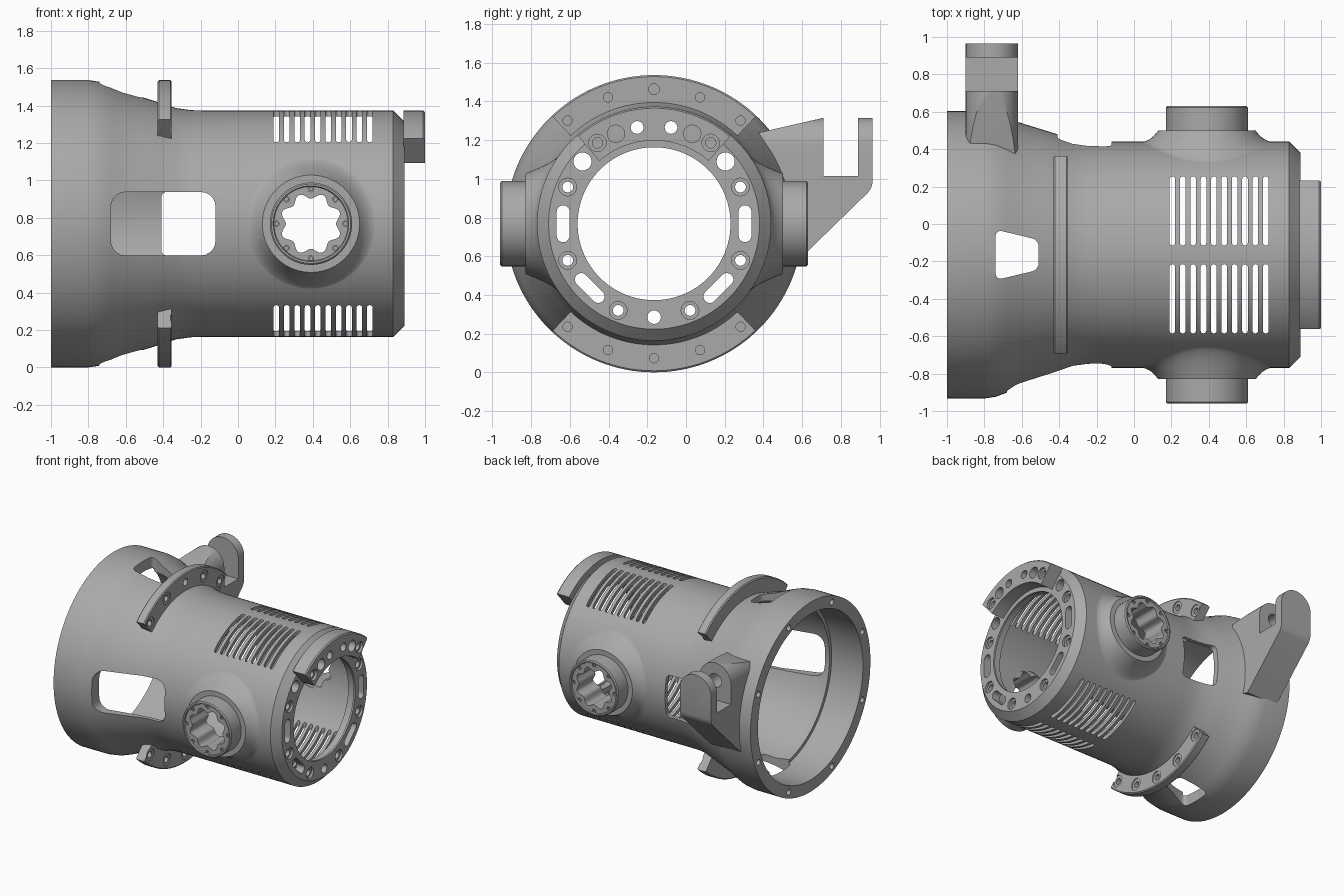
import bpy, bmesh
from math import sin, cos, pi, radians, sqrt
from mathutils import Matrix, Vector

if "Cube" in bpy.data.objects:
    bpy.data.objects.remove(bpy.data.objects["Cube"])

CENTRE = (0, -0.165, 0.768)      # housing axis runs along x through this point
R = 0.605                        # barrel radius
OUTER = [(-1, .768), (-.8, .768), (-.74, .759), (-.68, .737), (-.62, .71), (-.5, .673),
         (-.41, .645), (-.33, .618), (-.25, .607), (-.18, R), (.83, R), (.89, .545)]
INNER = [(.89, .395), (.875, .395), (.87, .405), (.82, .405), (.82, .575), (-.25, .575),
         (-.41, .6), (-.62, .645), (-.72, .645), (-.72, .672), (-1, .672)]

steel = bpy.data.materials.new("plain grey")
steel.use_nodes = True
GREY = (0.4, 0.4, 0.4, 1)
steel.diffuse_color = GREY
steel.node_tree.nodes["Principled BSDF"].inputs["Base Color"].default_value = GREY


def polar(r, a, x):
    """Point at radius r, angle a from the top toward the back."""
    return (x, r * sin(a), r * cos(a))


def loft(bm, rings, wrap=False):
    rows = [[bm.verts.new(p) for p in ring] for ring in rings]
    n = len(rows[0])
    pairs = list(zip(rows, rows[1:] + rows[:1]))
    for a, b in pairs if wrap else pairs[:-1]:
        for i in range(n):
            j = (i + 1) % n
            bm.faces.new((a[i], a[j], b[j], b[i]))
    if not wrap:
        bm.faces.new(rows[0])
        bm.faces.new(rows[-1])


def sweep(bm, profile, half, n=32):
    angles = [half * (2 * i / n - 1) for i in range(n + 1)]
    loft(bm, [[polar(r, a, x) for x, r in profile] for a in angles])


def hole(bm, steps, mat, n=20):
    """Stepped pin along local z, steps are (height, radius)."""
    loft(bm, [[mat @ Vector((r * cos(2 * pi * i / n), r * sin(2 * pi * i / n), h))
               for i in range(n)] for h, r in steps])


def x_hole(bm, r, deg, steps):
    hole(bm, steps, Matrix.Translation(polar(r, radians(deg), 0)) @ Matrix.Rotation(pi / 2, 4, 'Y'))


def y_hole(bm, x, z, steps, side=1, n=20):
    hole(bm, steps, Matrix.Translation((x, 0, z)) @ Matrix.Rotation(-side * pi / 2, 4, 'X'), n)


def prism(bm, pts, h0, h1, axis, bevel=0, seg=5, turn=0):
    place = {'x': lambda u, v, h: (h, u, v), 'y': lambda u, v, h: (u, h, v),
             'z': lambda u, v, h: (u, v, h)}[axis]
    rot = Matrix.Rotation(-turn, 3, 'X')
    lo, hi = [[bm.verts.new(rot @ Vector(place(u, v, h))) for u, v in pts] for h in (h0, h1)]
    n = len(pts)
    bm.faces.new(lo)
    bm.faces.new(hi)
    for i in range(n):
        j = (i + 1) % n
        bm.faces.new((lo[i], lo[j], hi[j], hi[i]))
    if bevel:
        edges = [bm.edges.get((a, b)) for a, b in zip(lo, hi)]
        bmesh.ops.bevel(bm, geom=edges, offset=bevel, offset_type='OFFSET', segments=seg,
                        profile=0.5, affect='EDGES', clamp_overlap=True)


def rect(u0, u1, v0, v1):
    return [(u0, v0), (u1, v0), (u1, v1), (u0, v1)]


def make(name, bm):
    bmesh.ops.recalc_face_normals(bm, faces=bm.faces)
    me = bpy.data.meshes.new(name)
    bm.to_mesh(me)
    bm.free()
    ob = bpy.data.objects.new(name, me)
    ob.location = CENTRE
    bpy.context.collection.objects.link(ob)
    return ob


def finish(ob, *tools):
    """Apply boolean tools, then shade and colour."""
    for cutter, op in tools:
        mod = ob.modifiers.new(op, 'BOOLEAN')
        mod.object, mod.operation, mod.solver = cutter, op, 'EXACT'
    bpy.context.view_layer.update()
    deps = bpy.context.evaluated_depsgraph_get()
    me = bpy.data.meshes.new_from_object(ob.evaluated_get(deps))
    ob.modifiers.clear()
    ob.data = me
    me.materials.clear()
    me.materials.append(steel)
    me.polygons.foreach_set("material_index", [0] * len(me.polygons))
    me.shade_smooth()
    me.set_sharp_from_angle(angle=radians(32))


def outer(x):
    for (x0, r0), (x1, r1) in zip(OUTER, OUTER[1:]):
        if x <= x1:
            return r0 + (r1 - r0) * (x - x0) / (x1 - x0)


# Cutters shared by several parts
shell_cut, fit_cut = bmesh.new(), bmesh.new()
TRAPEZOID = [(-.74, -.135), (-.74, .135), (-.51, .08), (-.51, -.08)]
for s in (-1, 1):
    lo, hi = sorted((s * .35, s * .9))
    for bm in (shell_cut, fit_cut):
        prism(bm, TRAPEZOID, lo, hi, 'z', .035)
    # vent rows
    for i in range(10):
        x = .205 + i * .0555
        for t in (-1, 1):
            v0, v1 = sorted((t * .05, t * .42))
            prism(shell_cut, rect(x - .015, x + .015, v0, v1), lo, hi, 'z', .0145, 3)
    # boss bore
    y_hole(shell_cut, .39, 0, [(.4, .17), (.75, .17)], s, 48)
    for i in range(8):
        a = i * pi / 4
        y_hole(fit_cut, .39 + .185 * cos(a), .185 * sin(a),
               [(.75, .009), (.775, .009), (.775, .015), (.85, .015)], s, 12)
    # end face holes and slots
    for deg, r in ((67, .485), (113, .485), (157.5, .485)):
        x_hole(shell_cut, r, s * deg, [(.78, .028), (.872, .028), (.872, .046), (.95, .046)])
    x_hole(shell_cut, .49, s * 49, [(.78, .047), (.95, .047)])
    for deg in (90, 135):
        prism(shell_cut, rect(-.095, .095, .437, .503), .78, .95, 'x', .032, 5, s * radians(deg))
    # end segment holes
    for bm in (shell_cut, fit_cut):
        x_hole(bm, .505, s * 10, [(.78, .033), (1.1, .033)])
    x_hole(fit_cut, .505, s * 23, [(.93, .045), (1.1, .045)])
    x_hole(fit_cut, .51, s * 35, [(.93, .027), (.98, .027), (.98, .045), (1.1, .045)])
    # flange bolt seats
    for base in (0, 180):
        for deg in (20, 40):
            x_hole(fit_cut, .695, base + s * deg,
                   [(-.42, .024), (-.362, .024), (-.362, .048), (-.25, .048)])
x_hole(shell_cut, .483, 180, [(.78, .035), (.95, .035)])
x_hole(fit_cut, .695, 0, [(-.42, .028), (-.25, .028)])
x_hole(fit_cut, .695, 180, [(-.42, .024), (-.362, .024), (-.362, .048), (-.25, .048)])
for i in range(8):
    x_hole(shell_cut, .72, 22.5 + 45 * i, [(-1.05, .024), (-.93, .024)])
# side windows, the rear one shorter
prism(shell_cut, rect(-.68, -.12, -.17, .17), -.95, -.4, 'y', .08)
prism(shell_cut, rect(-.41, -.12, -.17, .17), .4, .95, 'y', .03)
y_hole(fit_cut, -.76, .405, [(.5, .055), (.9, .055)])
shell_cutter, fit_cutter = make("shell_cutter", shell_cut), make("fitting_cutter", fit_cut)
helpers = [shell_cutter, fit_cutter]

# Main shell
bm = bmesh.new()
N = 128
loft(bm, [[polar(r, 2 * pi * i / N, x) for x, r in OUTER + INNER] for i in range(N)], True)
finish(make("main_shell", bm), (shell_cutter, 'DIFFERENCE'))

# Bolt flanges with blended shoulders, above and below
BLEND = [(-.58, .665), (-.55, .69), (-.52, .705), (-.49, .727), (-.46, .75), (-.43, .756),
         (-.36, .756), (-.355, .665), (-.335, .64), (-.3, .62), (-.25, .608)]
for name, turn in (("upper", 0), ("lower", pi)):
    bm = bmesh.new()
    sweep(bm, [(-.43, .622), (-.43, .76), (-.422, .768), (-.362, .768), (-.355, .76), (-.355, .622)],
          radians(43.5))
    flange = make(name + "_flange", bm)
    bm = bmesh.new()
    rings = []
    for i in range(61):
        a = radians(56) * (i / 30 - 1)
        t = min(1, max(0, (radians(56) - abs(a)) / radians(13)))
        k = t * t * (3 - 2 * t)
        top = [polar((outer(x) - .01) * (1 - k) + r * k, a, x) for x, r in BLEND]
        rings.append(top + [polar(outer(x) - .022, a, x) for x, r in reversed(BLEND)])
    loft(bm, rings)
    shoulder = make(name + "_flange_shoulder", bm)
    for ob in (flange, shoulder):
        ob.data.transform(Matrix.Rotation(turn, 4, 'X'))
        finish(ob, (fit_cutter, 'DIFFERENCE'))

# Side bosses with scalloped bores and a saddle fillet onto the barrel
M = 96
ANG = [2 * pi * i / M for i in range(M)]


def saddle(r, lift, sink=0.0):
    ring = []
    for a in ANG:
        d = sqrt(R * R - (r * sin(a)) ** 2) - sink
        ring.append((r * cos(a), d + (.665 - d) * lift, r * sin(a)))
    return ring


def scallop(depth=None):
    ring = []
    for a in ANG:
        r = .15 - .016 * cos(8 * a)
        d = sqrt(R * R - (r * sin(a)) ** 2) - .028 if depth is None else depth
        ring.append((r * cos(a), d, r * sin(a)))
    return ring


for name, s in (("front", -1), ("back", 1)):
    rings = [saddle(.36, 0, .012)]
    rings += [saddle(.36 - .1 * i / 8, (i / 8) ** 2.2, .002) for i in range(9)]
    rings += [[(r * cos(a), d, r * sin(a)) for a in ANG] for r, d in
              ((.22, .665), (.22, .787), (.212, .795), (.202, .795), (.198, .785))]
    rings += [scallop(.785), scallop(), saddle(.23, 0, .022), saddle(.3, 0, .02)]
    bm = bmesh.new()
    loft(bm, [[(.39 + x, s * y, z) for x, y, z in ring] for ring in rings], True)
    finish(make(name + "_boss", bm), (fit_cutter, 'DIFFERENCE'))

# Raised segment on the end face
bm = bmesh.new()
sweep(bm, [(.885, .43), (.885, R), (.99, R), (1, .597), (1, .43)], radians(41))
finish(make("end_segment", bm), (fit_cutter, 'DIFFERENCE'))

# Clevis lug: side profile trimmed to a round-topped width
bm = bmesh.new()
side = [polar(.695, radians(105 - 57 * i / 10), 0)[1:] for i in range(11)]
side += [(.875, .547), (.875, .247), (1.055, .247), (1.055, .547), (1.13, .547),
         (1.13, .215), (1.122, .185), (1.105, .16), (.735, -.2)]
prism(bm, side, -.95, -.57, 'x')
lug = make("clevis_lug", bm)
bm = bmesh.new()
arch = [(-.9, -.4), (-.62, -.4)]
arch += [(-.76 + .14 * cos(pi * i / 20), .407 + .14 * sin(pi * i / 20)) for i in range(21)]
prism(bm, arch, .3, 1.3, 'y')
trim = make("lug_trim", bm)
helpers.append(trim)
finish(lug, (trim, 'INTERSECT'), (fit_cutter, 'DIFFERENCE'))

for ob in helpers:
    bpy.data.objects.remove(ob)
